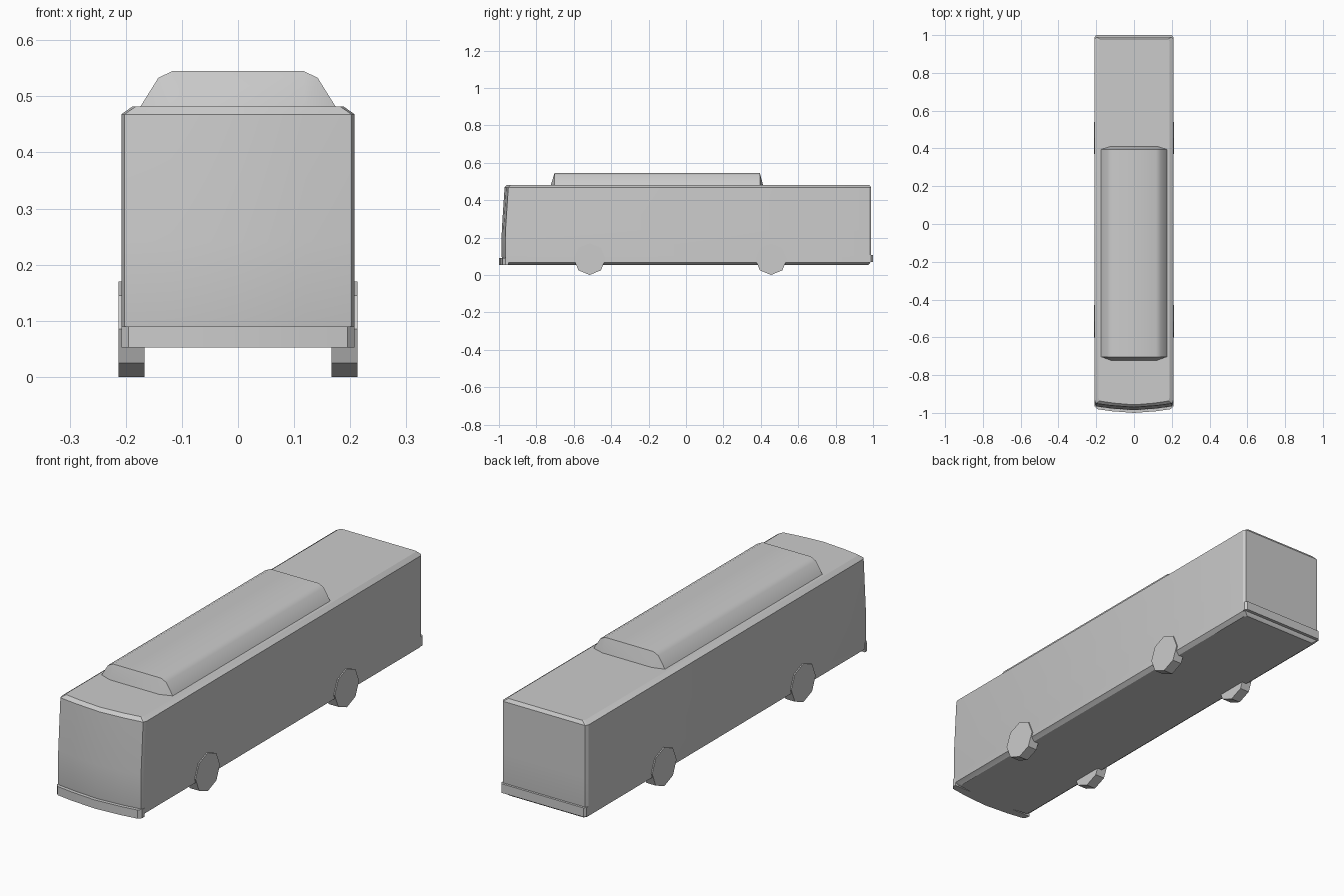
import bpy, bmesh, math
from mathutils import Matrix

if "Cube" in bpy.data.objects:
    bpy.data.objects.remove(bpy.data.objects["Cube"])

grey = bpy.data.materials.new("plain grey")
grey.use_nodes = True
grey.diffuse_color = (0.6, 0.6, 0.6, 1)
grey.node_tree.nodes["Principled BSDF"].inputs["Base Color"].default_value = (0.6, 0.6, 0.6, 1)


def finish(bm, name, angle=30):
    bmesh.ops.recalc_face_normals(bm, faces=bm.faces)
    mesh = bpy.data.meshes.new(name)
    bm.to_mesh(mesh)
    bm.free()
    mesh.materials.append(grey)
    obj = bpy.data.objects.new(name, mesh)
    bpy.context.collection.objects.link(obj)
    bpy.ops.object.select_all(action="DESELECT")
    obj.select_set(True)
    bpy.context.view_layer.objects.active = obj
    bpy.ops.object.shade_smooth_by_angle(angle=math.radians(angle))
    return obj


def loft(name, rings, angle=30):
    """Skin equal-length closed rings and cap both ends."""
    bm = bmesh.new()
    loops = [[bm.verts.new(p) for p in ring] for ring in rings]
    for a, b in zip(loops, loops[1:]):
        for i in range(len(a)):
            j = (i + 1) % len(a)
            bm.faces.new((a[i], a[j], b[j], b[i]))
    bm.faces.new(loops[0])
    bm.faces.new(loops[-1])
    return finish(bm, name, angle)


def mirrored(half):
    """Complete a half outline that starts at x = 0."""
    return half + [(-p[0], *p[1:]) for p in reversed(half) if p[0] > 0]


def plan(w, front, back, z):
    """Bus outline: bowed nose, cut corners, straight tail."""
    return mirrored([(0, front, z), (w * 0.58, front + 0.009, z),
                     (w - 0.006, front + 0.02, z), (w, front + 0.036, z),
                     (w, back - 0.012, z), (w - 0.008, back, z)])


# Body shell, with the windscreen leaning back above the waist
loft("body", [plan(*r) for r in (
    (0.19, -0.96, 0.975, 0.052), (0.208, -0.98, 0.985, 0.066),
    (0.208, -0.986, 0.99, 0.1), (0.208, -0.985, 0.99, 0.24),
    (0.208, -0.97, 0.99, 0.468), (0.188, -0.957, 0.98, 0.482))])


# Bumpers
def front_band(z):
    return mirrored([(0, -1.0, z), (0.12, -0.991, z), (0.195, -0.98, z),
                     (0.208, -0.966, z), (0.208, -0.95, z)])


def rear_band(z):
    return mirrored([(0.2, 1.0, z), (0.208, 0.99, z), (0.208, 0.97, z)])


loft("front_bumper", [front_band(0.052), front_band(0.09)])
loft("rear_bumper", [rear_band(0.068), rear_band(0.108)])

# Roof unit: arched section whose end faces bulge out at the foot
bm = bmesh.new()
arch = mirrored([(0.117, 0.545), (0.142, 0.533), (0.175, 0.48)])
ends = []
for y, foot in ((-0.703, -0.723), (0.395, 0.412)):
    verts = [bm.verts.new((x, y, z)) for x, z in arch]
    feet = [bm.verts.new((x, foot, 0.48)) for x in (0.12, -0.12)]
    bm.faces.new((verts[0], verts[1], feet[0]))
    bm.faces.new((verts[1], verts[2], feet[0]))
    bm.faces.new((verts[5], feet[1], verts[4]))
    bm.faces.new((verts[4], feet[1], verts[3]))
    bm.faces.new((verts[0], feet[0], feet[1], verts[5]))
    ends.append((verts, feet))
(va, fa), (vb, fb) = ends
for i in (0, 1, 3, 4, 5):
    j = (i + 1) % 6
    bm.faces.new((va[i], va[j], vb[j], vb[i]))
bm.faces.new((va[2], fa[0], fa[1], va[3], vb[3], fb[1], fb[0], vb[2]))
finish(bm, "roof_unit", 40)

# Eight-sided wheels
for side, x in (("left", 0.19), ("right", -0.19)):
    for end, y in (("front", -0.515), ("rear", 0.455)):
        bm = bmesh.new()
        bmesh.ops.create_cone(
            bm, cap_ends=True, segments=8, radius1=0.085, radius2=0.085, depth=0.046,
            matrix=Matrix.Translation((x, y, 0.085)) @ Matrix.Rotation(math.pi / 2, 4, "Y"))
        finish(bm, f"{end}_{side}_wheel")
